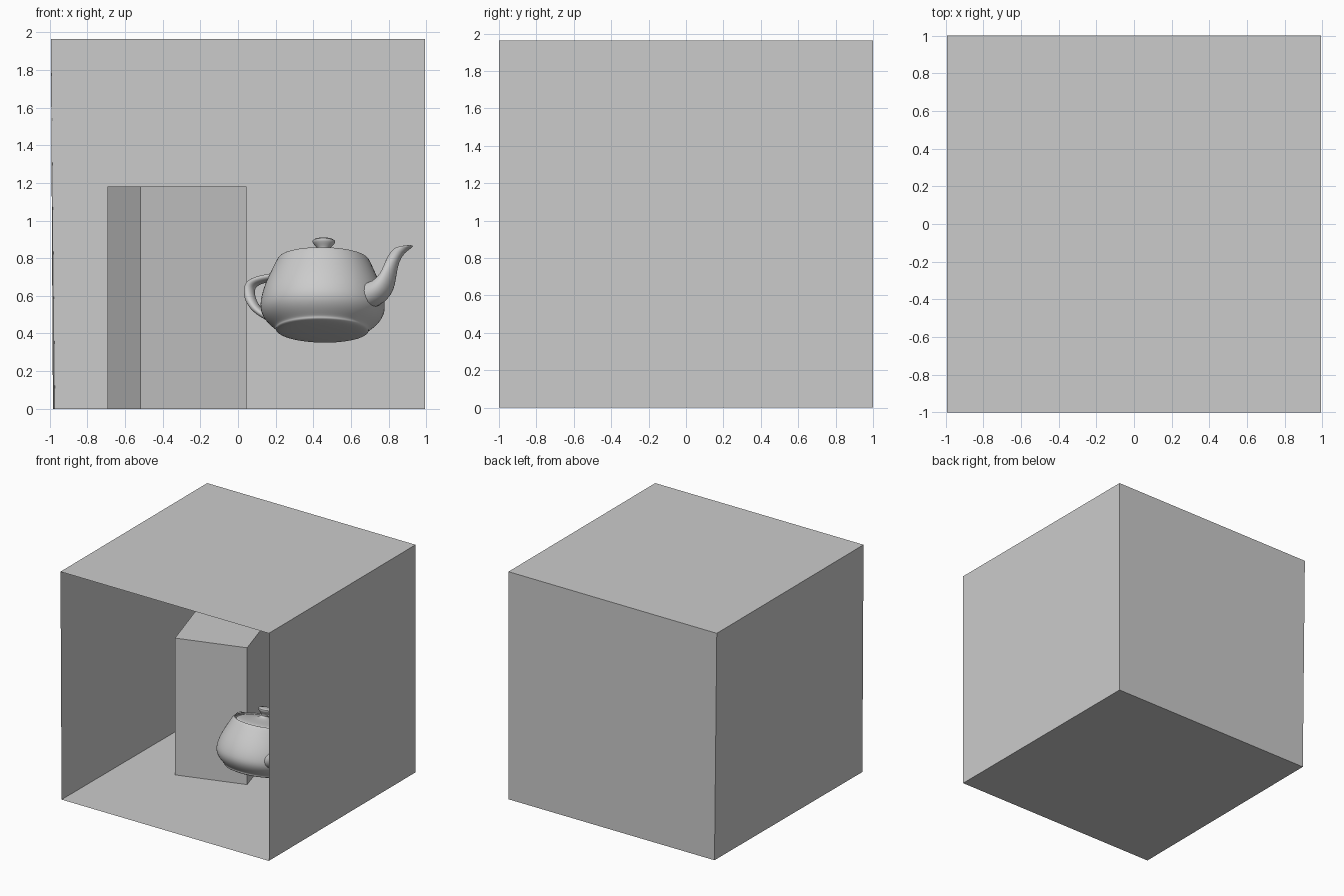
import bpy, bmesh
from math import sin, cos, pi, radians
from mathutils import Matrix, Vector

cube = bpy.data.objects.get("Cube")
if cube:
    bpy.data.objects.remove(cube)

grey = bpy.data.materials.new("plain_grey")
grey.use_nodes = True
colour = (0.6, 0.6, 0.6, 1)
grey.diffuse_color = colour
grey.node_tree.nodes["Principled BSDF"].inputs["Base Color"].default_value = colour


def add_object(name, bm, matrix=Matrix(), smooth=False):
    mesh = bpy.data.meshes.new(name)
    bmesh.ops.remove_doubles(bm, verts=bm.verts, dist=1e-4)
    bmesh.ops.recalc_face_normals(bm, faces=bm.faces)
    bm.to_mesh(mesh)
    bm.free()
    mesh.materials.append(grey)
    obj = bpy.data.objects.new(name, mesh)
    bpy.context.collection.objects.link(obj)
    obj.matrix_world = matrix
    if smooth:
        bpy.ops.object.select_all(action='DESELECT')
        obj.select_set(True)
        bpy.context.view_layer.objects.active = obj
        bpy.ops.object.shade_smooth_by_angle(angle=radians(40))
    return obj


def panel(name, corners):
    bm = bmesh.new()
    bm.faces.new([bm.verts.new(c) for c in corners])
    add_object(name, bm)


def bezier(points, t):
    a, b, c, d = (Vector(p) for p in points)
    s = 1 - t
    return a * s**3 + b * 3 * s * s * t + c * 3 * s * t * t + d * t**3


def chain(segments, steps):
    """Points along several joined cubic curves."""
    pts = [Vector(segments[0][0])]
    for seg in segments:
        pts += [bezier(seg, i / steps) for i in range(1, steps + 1)]
    return pts


def skin(rings):
    bm = bmesh.new()
    rows = [[bm.verts.new(p) for p in ring] for ring in rings]
    n = len(rows[0])
    for lower, upper in zip(rows, rows[1:]):
        for i in range(n):
            j = (i + 1) % n
            bm.faces.new((lower[i], lower[j], upper[j], upper[i]))
    return bm


def lathe(name, segments, matrix, sides=64):
    rings = [[(r * cos(2 * pi * i / sides), r * sin(2 * pi * i / sides), z)
              for i in range(sides)] for r, z in chain(segments, 10)]
    add_object(name, skin(rings), matrix, smooth=True)


def tube(name, outer, inner, matrix, half=10):
    """Rounded tube between two curves; each point is (x, z, width)."""
    rings = []
    for o, i in zip(chain(outer, 12), chain(inner, 12)):
        ring = []
        for side in (1, -1):
            for k in range(half):
                t = k / half if side == 1 else 1 - k / half
                p = o.lerp(i, 3 * t * t - 2 * t**3)
                ring.append((p.x, side * 3 * t * (1 - t) * o.z, p.y))
        rings.append(ring)
    add_object(name, skin(rings), matrix, smooth=True)


# Open-fronted room, slightly out of square on its right side
W, B, H = 0.994, 1.0, 1.963
fr, br = -0.983, -0.972
panel("floor", [(fr, -B, 0), (W, -B, 0), (W, B, 0), (br, B, 0)])
panel("ceiling", [(-W, -B, H), (W, -B, H), (W, B, H), (-W, B, H)])
panel("back_wall", [(br, B, 0), (W, B, 0), (W, B, H), (-W, B, H)])
panel("left_wall", [(W, -B, 0), (W, B, 0), (W, B, H), (W, -B, H)])
panel("right_wall", [(fr, -B, 0), (br, B, 0), (-W, B, H), (-W, -B, H)])

# Tall turned block
base = [(-0.519, -0.117), (0.046, 0.059), (-0.129, 0.631), (-0.694, 0.452)]
bm = bmesh.new()
low, top = [[bm.verts.new((x, y, z)) for x, y in base] for z in (0, 1.18)]
bm.faces.new(top)
for i in range(4):
    j = (i + 1) % 4
    bm.faces.new((low[i], low[j], top[j], top[i]))
add_object("tall_block", bm)

# Floating teapot, turned and leaning back
pose = (Matrix.Translation((0.447, -0.405, 0.40))
        @ Matrix.Rotation(radians(-15), 4, 'X')
        @ Matrix.Rotation(radians(1), 4, 'Y')
        @ Matrix.Rotation(radians(-33.5), 4, 'Z')
        @ Matrix.Scale(0.165, 4))

lathe("teapot_body", [
    [(0, 0), (1.425, 0), (1.5, .075), (1.5, .15)],
    [(1.5, .15), (1.5, .225), (2, .45), (2, .9)],
    [(2, .9), (2, 1.35), (1.75, 1.875), (1.5, 2.4)],
    [(1.5, 2.4), (1.4375, 2.53), (1.3375, 2.53), (1.4, 2.4)]], pose)

lathe("teapot_lid", [
    [(1.3, 2.4), (1.3, 2.55), (.4, 2.55), (.2, 2.7)],
    [(.2, 2.7), (0, 2.85), (.8, 3.15), (0, 3.15)]], pose)

w = .3
tube("teapot_handle",
     [[(-1.5, 2.25, w), (-2.5, 2.25, w), (-3, 2.25, w), (-3, 1.8, w)],
      [(-3, 1.8, w), (-3, 1.35, w), (-2.65, .94, w), (-1.9, .6, w)]],
     [[(-1.6, 2.025, w), (-2.3, 2.025, w), (-2.7, 2.025, w), (-2.7, 1.8, w)],
      [(-2.7, 1.8, w), (-2.7, 1.575, w), (-2.5, 1.125, w), (-2, .9, w)]], pose)

w, n, m = .66, .25, .15
tube("teapot_spout",
     [[(1.7, .6, w), (3.1, .825, w), (2.4, 2.025, n), (3.3, 2.4, n)],
      [(3.3, 2.4, n), (3.525, 2.49, n), (3.45, 2.51, m), (3.2, 2.4, m)]],
     [[(1.7, 1.425, w), (2.6, 1.425, w), (2.3, 2.1, n), (2.7, 2.4, n)],
      [(2.7, 2.4, n), (2.8, 2.475, n), (2.9, 2.475, m), (2.8, 2.4, m)]], pose)
